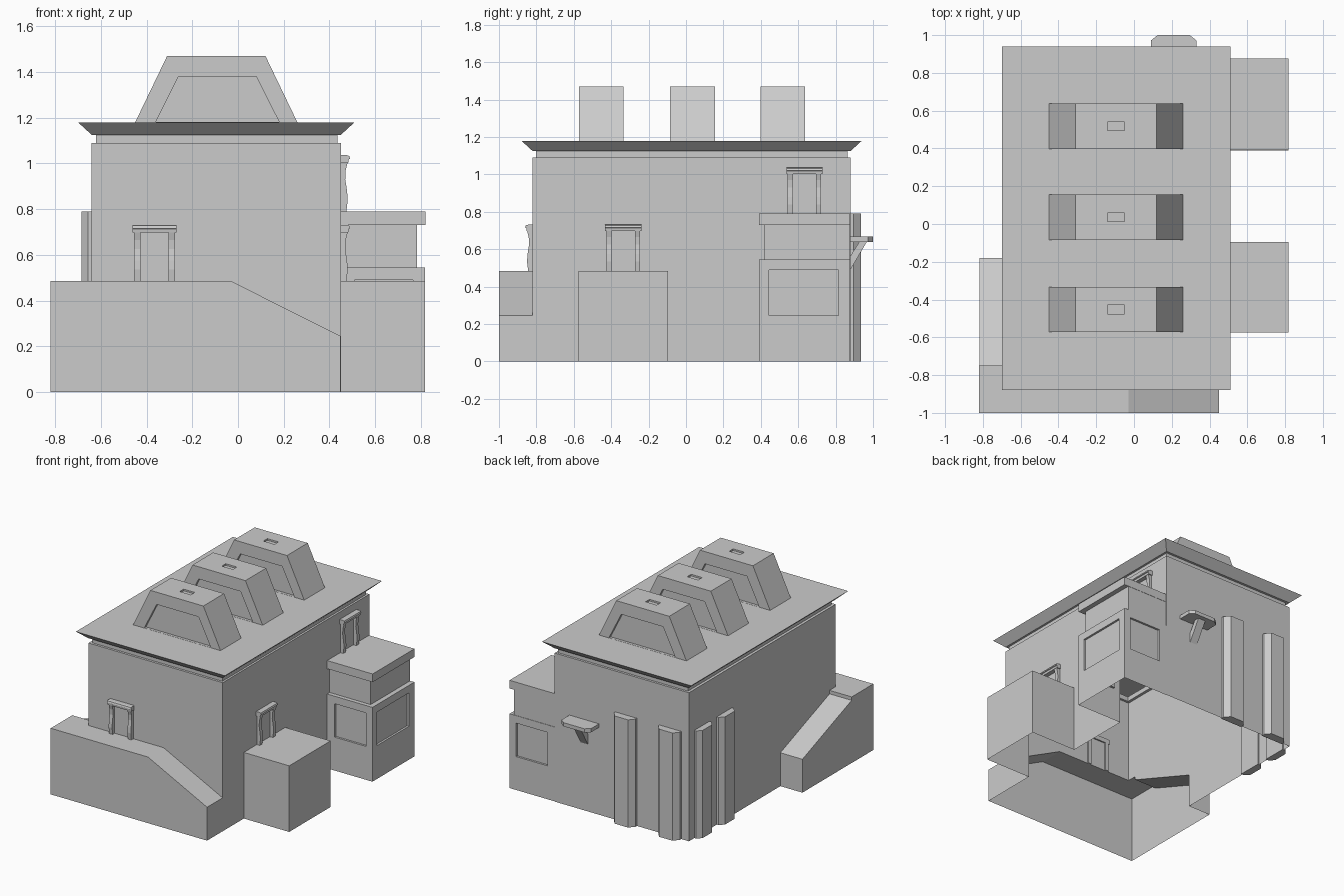
import bpy, bmesh
from math import radians
from mathutils import Matrix, Vector

if "Cube" in bpy.data.objects:
    bpy.data.objects.remove(bpy.data.objects["Cube"])

# axis -> how a profile point (u, v) and depth d become x, y, z
MAPS = {'x': lambda u, v, d: (d, u, v),
        'y': lambda u, v, d: (u, d, v),
        'z': lambda u, v, d: (u, v, d)}


def add_prism(bm, pts, axis, a, b, scale_fn=None):
    f = MAPS[axis]
    lo = [bm.verts.new(f(u, v, a)) for u, v in pts]
    hi = [bm.verts.new(f(*(scale_fn(u, v) if scale_fn else (u, v)), b)) for u, v in pts]
    n = len(pts)
    bm.faces.new(lo)
    bm.faces.new(hi)
    for i in range(n):
        j = (i + 1) % n
        bm.faces.new((lo[i], lo[j], hi[j], hi[i]))


def make(name, bm, mat=Matrix()):
    bmesh.ops.recalc_face_normals(bm, faces=bm.faces[:])
    me = bpy.data.meshes.new(name)
    bm.to_mesh(me)
    bm.free()
    ob = bpy.data.objects.new(name, me)
    ob.matrix_world = mat
    bpy.context.scene.collection.objects.link(ob)
    return ob


def prism(name, pts, axis, a, b, scale_fn=None, mat=Matrix()):
    bm = bmesh.new()
    add_prism(bm, pts, axis, a, b, scale_fn)
    return make(name, bm, mat)


def rect(u0, u1, v0, v1):
    return [(u0, v0), (u1, v0), (u1, v1), (u0, v1)]


def box(name, x0, x1, y0, y1, z0, z1):
    return prism(name, rect(x0, x1, y0, y1), 'z', z0, z1)


# main body, recessed neck and flared roof
shell = box("house_shell", -0.64, 0.45, -0.82, 0.88, -0.05, 1.09)
solids = [box("neck", -0.62, 0.435, -0.803, 0.863, 1.05, 1.15)]
flare = lambda u, v: (u + (0.06 if u > 0 else -0.06), v + (0.06 if v > 0 else -0.06))
solids.append(prism("roof", rect(-0.64, 0.45, -0.82, 0.88), 'z', 1.125, 1.18, flare))

# sloping ledge around the front left corner
solids.append(prism("front_ledge", [(-0.82, -0.06), (0.449, -0.06), (0.449, 0.245),
                                    (-0.03, 0.485), (-0.82, 0.485)], 'y', -1.0, -0.75))
solids.append(prism("left_ledge", [(-0.9, -0.07), (-0.18, -0.07), (-0.18, 0.245),
                                   (-0.815, 0.484), (-0.9, 0.484)], 'x', -0.819, -0.58))

# side blocks on the right
solids += [box("low_block", 0.38, 0.818, -0.575, -0.095, -0.08, 0.485),
           box("tall_block", 0.38, 0.818, 0.39, 0.877, -0.09, 0.545),
           box("tall_block_neck", 0.39, 0.783, 0.42, 0.874, 0.5, 0.76),
           box("tall_block_cap", 0.37, 0.819, 0.391, 0.876, 0.73, 0.79)]

# shallow panels sunk into the tall block
cutters = [box("panel_right", 0.803, 0.9, 0.445, 0.815, 0.245, 0.49),
           box("panel_front", 0.51, 0.765, 0.3, 0.405, 0.245, 0.49),
           box("panel_back", 0.51, 0.765, 0.862, 0.95, 0.245, 0.49)]

# three roof skylights with sunken faces and a small slot on top
for yc in (-0.453, 0.035, 0.517):
    solids.append(prism("skylight", [(-0.464, 1.15), (0.274, 1.15), (0.12, 1.47),
                                     (-0.31, 1.47)], 'y', yc - 0.12, yc + 0.12))
    for s in (-1, 1):
        cutters.append(prism("skylight_face", [(-0.36, 1.181), (0.18, 1.181), (0.08, 1.38),
                                               (-0.26, 1.38)], 'y', yc + s * 0.1, yc + s * 0.15))
    cutters.append(box("slot", -0.14, -0.05, yc - 0.023, yc + 0.023, 1.458, 1.5))

# merge everything into one outer skin
for kind, obs in (('UNION', solids), ('DIFFERENCE', cutters)):
    for ob in obs:
        ob.hide_render = True
        m = shell.modifiers.new(ob.name, 'BOOLEAN')
        m.operation, m.object, m.solver = kind, ob, 'EXACT'
bpy.context.view_layer.update()
me = bpy.data.meshes.new_from_object(shell.evaluated_get(bpy.context.evaluated_depsgraph_get()))
shell.modifiers.clear()
shell.data = me
for ob in solids + cutters:
    bpy.data.objects.remove(ob)

# cut level with the ground, leaving the underside open
bm = bmesh.new()
bm.from_mesh(me)
bmesh.ops.bisect_plane(bm, geom=bm.verts[:] + bm.edges[:] + bm.faces[:],
                       plane_co=(0, 0, 0), plane_no=(0, 0, 1), clear_inner=True)
bm.to_mesh(me)
bm.free()

# window frames: two curved posts under a lintel, facing -y before turning
POST = [(0.01, 0), (-0.024, 0), (-0.03, 0.05), (-0.027, 0.09), (-0.019, 0.14),
        (-0.021, 0.18), (-0.03, 0.215), (0.01, 0.215)]
LINTEL = [(0.01, 0.213), (-0.032, 0.213), (-0.034, 0.228), (-0.04, 0.231),
          (-0.036, 0.243), (-0.025, 0.246), (0.01, 0.246)]
for name, loc, turn in (("front_window_frame", (-0.365, -0.82, 0.485), 0),
                        ("low_side_window_frame", (0.45, -0.335, 0.485), 90),
                        ("high_side_window_frame", (0.45, 0.633, 0.79), 90)):
    bm = bmesh.new()
    for s in (-1, 1):
        add_prism(bm, POST, 'x', s * 0.062, s * 0.09)
    add_prism(bm, LINTEL, 'x', -0.097, 0.097)
    make(name, bm, Matrix.Translation(Vector(loc)) @ Matrix.Rotation(radians(turn), 4, 'Z'))

# faceted pilasters on the back and left walls, facing +y before turning
for name, loc, turn, out in (("back_pilaster_inner", (-0.13, 0.88, 0), 0, 0.055),
                             ("back_pilaster_outer", (-0.49, 0.88, 0), 0, 0.055),
                             ("left_pilaster_outer", (-0.64, 0.73, 0), 90, 0.045),
                             ("left_pilaster_inner", (-0.64, 0.47, 0), 90, 0.045)):
    prism(name, [(-0.088, -0.01), (0.088, -0.01), (0.088, 0.015), (0.055, out),
                 (-0.055, out), (-0.088, 0.015)], 'z', 0, 0.79,
          mat=Matrix.Translation(Vector(loc)) @ Matrix.Rotation(radians(turn), 4, 'Z'))

# back shelf with its slanted brace
prism("back_shelf", [(0.09, 0.87), (0.33, 0.87), (0.33, 0.972), (0.295, 1.0),
                     (0.125, 1.0), (0.09, 0.972)], 'z', 0.64, 0.667)
prism("shelf_brace", [(0.87, 0.475), (0.97, 0.645), (0.93, 0.645), (0.87, 0.55)],
      'x', 0.18, 0.24)
